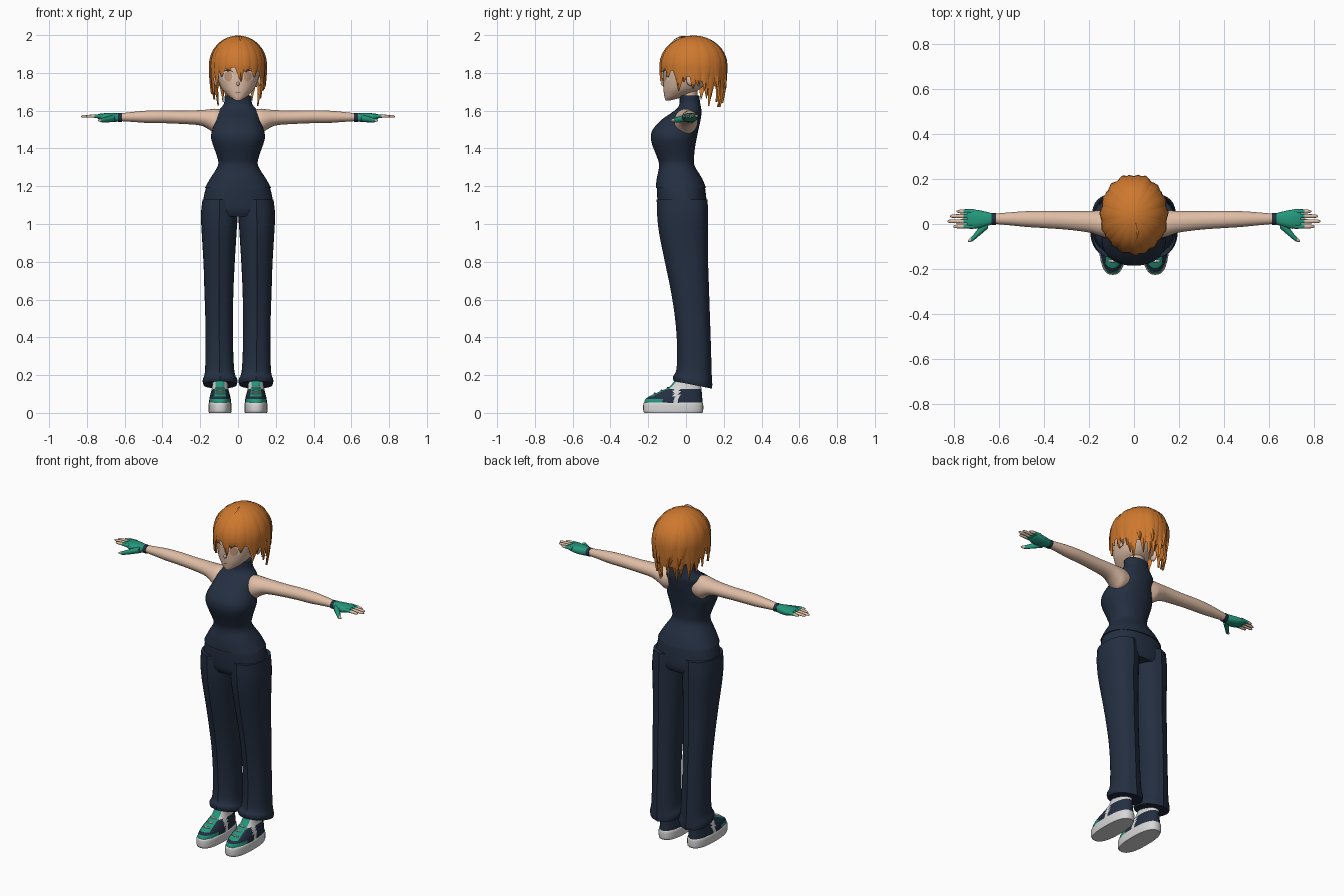
import bpy, bmesh, random
from math import sin, cos, pi, radians, copysign
from mathutils import Vector

random.seed(4)
cube = bpy.data.objects.get("Cube")
if cube:
    bpy.data.objects.remove(cube)


def material(name, r, g, b):
    m = bpy.data.materials.new(name)
    m.use_nodes = True
    m.diffuse_color = (r, g, b, 1)
    node = next(n for n in m.node_tree.nodes if n.type == 'BSDF_PRINCIPLED')
    node.inputs["Base Color"].default_value = (r, g, b, 1)
    node.inputs["Roughness"].default_value = 0.8
    return m


SKIN = material("skin", .74, .51, .38)
NAVY = material("navy cloth", .017, .028, .052)
HAIR = material("orange hair", .62, .19, .028)
GREEN = material("teal green", .018, .31, .2)
WHITE = material("pale grey", .68, .68, .68)
IRIS = material("amber iris", .58, .33, .19)
DARK = material("dark brown line", .06, .025, .015)


def finish(name, bm, mats, mirror=False, rule=None, angle=50):
    """Turn a bmesh into a smooth object, coloured by an optional face rule."""
    bmesh.ops.recalc_face_normals(bm, faces=bm.faces)
    if rule:
        for f in bm.faces:
            f.material_index = rule(f.calc_center_median())
    me = bpy.data.meshes.new(name)
    bm.to_mesh(me)
    bm.free()
    for m in mats:
        me.materials.append(m)
    me.shade_smooth()
    me.set_sharp_from_angle(angle=radians(angle))
    ob = bpy.data.objects.new(name, me)
    bpy.context.collection.objects.link(ob)
    if mirror:
        ob.modifiers.new("mirror", 'MIRROR').use_mirror_merge = False
    return ob


def skin_rings(bm, rings):
    """Bridge rings of points with quads and close both ends."""
    rings = [[bm.verts.new(p) for p in ring] for ring in rings]
    n = len(rings[0])
    for a, b in zip(rings, rings[1:]):
        for i in range(n):
            bm.faces.new((a[i], a[(i + 1) % n], b[(i + 1) % n], b[i]))
    bm.faces.new(rings[0])
    bm.faces.new(rings[-1])


def spline(rows, steps):
    rows = [Vector(r) for r in rows]
    ext = [rows[0]] + rows + [rows[-1]]
    for i in range(len(rows) - 1):
        a, b, c, d = ext[i:i + 4]
        for k in range(steps):
            t = k / steps
            yield (b * 2 + (c - a) * t + (a * 2 - b * 5 + c * 4 - d) * t**2
                   + (b * 3 - a - c * 3 + d) * t**3) / 2
    yield rows[-1]


def loft(name, rows, mats, axis='z', n=32, steps=4, p=2.0, crease=0, tweak=None, **kw):
    """Rows hold: station, centre, half width, low side, high side."""
    bm = bmesh.new()
    rings = []
    for s, c, w, lo, hi in spline(rows, steps):
        ring = []
        for i in range(n):
            ca, sa = cos(2 * pi * i / n), sin(2 * pi * i / n)
            u = c + w * copysign(abs(ca)**(2 / p), ca)
            v = (lo + hi) / 2 + (hi - lo) / 2 * copysign(abs(sa)**(2 / p), sa)
            v += copysign(crease * max(0, 1 - abs(ca) * 6), sa)
            pt = Vector((u, v, s) if axis == 'z' else (s, u, v))
            ring.append(tweak(pt) if tweak else pt)
        rings.append(ring)
    skin_rings(bm, rings)
    return finish(name, bm, mats, **kw)


def ball(name, centre, radii, mat, **kw):
    bm = bmesh.new()
    bmesh.ops.create_uvsphere(bm, u_segments=16, v_segments=10, radius=1)
    for v in bm.verts:
        v.co = Vector(centre) + Vector(a * b for a, b in zip(v.co, radii))
    return finish(name, bm, [mat], **kw)


# Sleeveless high-neck top
loft("sleeveless_top", [
    (1.19, 0, .176, -.16, .106), (1.24, 0, .148, -.155, .086), (1.31, 0, .106, -.142, .045),
    (1.36, 0, .112, -.156, .043), (1.42, 0, .133, -.179, .05), (1.46, 0, .143, -.186, .058),
    (1.5, 0, .136, -.176, .066), (1.55, 0, .117, -.132, .077), (1.59, 0, .112, -.075, .082),
    (1.615, 0, .09, -.045, .08), (1.64, 0, .074, -.034, .075), (1.68, 0, .07, -.034, .07)],
    [NAVY], n=40, p=2.25)

# Trousers
loft("trouser_hips", [
    (1.22, 0, .15, -.145, .09), (1.19, 0, .17, -.153, .101), (1.12, 0, .186, -.151, .109),
    (1.07, 0, .193, -.145, .11), (1.04, 0, .185, -.13, .1)], [NAVY], n=40, p=2.3)


def slant_hem(pt):
    pt.z -= max(0, min(1, (.27 - pt.z) / .1)) * .2 * (pt.y - .03)
    return pt


loft("trouser_legs", [
    (1.13, .098, .09, -.149, .108), (1.05, .099, .097, -.147, .111), (.95, .1, .092, -.136, .111),
    (.8, .1, .083, -.106, .111), (.65, .101, .077, -.075, .116), (.5, .1, .073, -.052, .121),
    (.35, .099, .073, -.041, .126), (.22, .097, .078, -.045, .13), (.175, .095, .092, -.062, .133),
    (.15, .095, .088, -.06, .132)],
    [NAVY], p=2.3, crease=.006, tweak=slant_hem, mirror=True, angle=35)

# Shoes
loft("shoe_soles", [(0, .095, .058, -.22, .086), (.012, .095, .061, -.226, .091),
                    (.045, .095, .061, -.226, .091), (.055, .095, .057, -.22, .087)],
     [WHITE], p=2.5, mirror=True)


def shoe_colour(c):
    if c.y < -.05 and c.z > .085 and abs(c.x - .095) < .034 - .14 * (c.z - .08):
        return 1
    if c.z > .128 or -.065 < c.y < -.035:
        return 2
    return 1 if c.z < .074 and c.y < -.12 else 0


loft("shoe_uppers", [
    (.05, .095, .058, -.222, .088), (.07, .095, .057, -.216, .087), (.09, .095, .053, -.19, .085),
    (.115, .095, .047, -.135, .083), (.14, .095, .042, -.085, .08), (.18, .095, .04, -.055, .075)],
    [NAVY, GREEN, WHITE], n=56, steps=6, p=2.3, mirror=True, rule=shoe_colour)
for i in range(3):
    ball("shoe_lace", (.095, -.165 + .035 * i, .104 + .015 * i), (.024, .006, .004), WHITE, mirror=True)

# Arms, wrist bands and gloves
loft("arms", [
    (.07, .005, .05, 1.49, 1.6), (.115, .0, .062, 1.475, 1.61), (.15, .003, .058, 1.498, 1.607),
    (.2, .01, .048, 1.522, 1.603), (.3, .016, .041, 1.53, 1.6), (.4, .02, .038, 1.534, 1.602),
    (.48, .022, .035, 1.535, 1.6), (.55, .023, .029, 1.54, 1.594), (.64, .023, .021, 1.546, 1.584)],
    [SKIN], axis='x', n=24, mirror=True)
loft("wrist_bands", [(.615, .023, .027, 1.54, 1.588), (.635, .023, .027, 1.54, 1.588)],
     [NAVY], axis='x', n=20, mirror=True)
loft("glove_palms", [
    (.63, .023, .024, 1.543, 1.586), (.66, .022, .033, 1.54, 1.587), (.7, .021, .042, 1.543, 1.587),
    (.73, .023, .041, 1.552, 1.584), (.745, .024, .036, 1.56, 1.58)],
    [GREEN], axis='x', n=24, p=2.4, mirror=True)
for name, y, tip in (("index", -.011, .805), ("middle", .012, .83), ("ring", .035, .82), ("little", .056, .79)):
    loft(name + "_fingers", [
        (.715, y, .0105, 1.56, 1.582), (.76, y, .0095, 1.562, 1.58),
        (tip - .012, y, .0075, 1.563, 1.577), (tip, y, .003, 1.567, 1.573)],
        [GREEN, SKIN], axis='x', n=10, steps=5, mirror=True, rule=lambda c: int(c.x > .757))


def bend_thumb(pt):
    pt.y -= (pt.x - .65) * .8
    return pt


loft("glove_thumbs", [
    (.65, .003, .022, 1.542, 1.58), (.69, -.002, .019, 1.538, 1.57),
    (.72, -.009, .012, 1.538, 1.56), (.74, -.004, .004, 1.545, 1.553)],
    [GREEN, SKIN], axis='x', n=12, tweak=bend_thumb, mirror=True, rule=lambda c: int(c.x > .725))

# Head
loft("neck", [(1.62, 0, .05, -.02, .06), (1.74, 0, .05, -.03, .06)], [SKIN])
head = loft("head", [
    (1.655, 0, .016, -.108, -.08), (1.668, 0, .038, -.113, -.03), (1.69, 0, .064, -.117, .03),
    (1.72, 0, .089, -.12, .08), (1.77, 0, .109, -.122, .12), (1.82, 0, .118, -.121, .14),
    (1.88, 0, .112, -.108, .14), (1.94, 0, .08, -.065, .11)], [SKIN], p=2.15)
ball("nose", (0, -.12, 1.742), (.008, .014, .011), SKIN)
ball("ears", (.117, .025, 1.765), (.014, .024, .034), SKIN, mirror=True)
bpy.context.view_layer.update()


def decal(name, x, z, rx, rz, mat, lift, droop=0, mirror=True):
    """Thin ellipse laid on the face."""
    bm = bmesh.new()
    rings = []
    for k in (.05, .4, .7, 1):
        ring = []
        for i in range(20):
            a = 2 * pi * i / 20
            px = x + rx * k * cos(a)
            pz = z + rz * k * sin(a) - droop * (k * cos(a))**2
            hit, loc, _, _ = head.ray_cast((px, -1, pz), (0, 1, 0))
            ring.append((px, (loc.y if hit else -.1) - lift, pz))
        rings.append(ring)
    skin_rings(bm, rings)
    bmesh.ops.delete(bm, geom=[f for f in bm.faces if len(f.verts) > 4 and f.calc_area() > rx * rz],
                     context='FACES_ONLY')
    return finish(name, bm, [mat], mirror=mirror)


decal("eye_whites", .054, 1.783, .03, .029, WHITE, .002)
decal("irises", .051, 1.782, .021, .028, IRIS, .004)
decal("eyelashes", .055, 1.815, .034, .004, DARK, .005, droop=.014)
decal("eyebrows", .055, 1.845, .028, .003, DARK, .003, droop=.008)
decal("mouth", 0, 1.698, .014, .002, DARK, .002, mirror=False)


# Hair: a cap and tapering locks that follow one shared shape
def hair_point(a, u, tip, puff=1.0):
    if u < .5:
        z, r = 1.84 + .158 * cos(u * pi), sin(u * pi)
    else:
        z = 1.84 + (tip - 1.84) * (u - .5) * 2
        r = 1 - .14 * ((1.84 - z) / .21)**2
    r *= puff
    return Vector((.147 * r * sin(a), .04 - .177 * r * cos(a), z))


bm = bmesh.new()
cap_rings = []
for k in range(15):
    u = .03 + .97 * k / 14
    cap_rings.append([hair_point(2 * pi * i / 40, u, 1.77 + .06 * cos(2 * pi * i / 40), .96)
                      for i in range(40)])
skin_rings(bm, cap_rings)
bm.faces.ensure_lookup_table()
bmesh.ops.delete(bm, geom=[bm.faces[-1]], context='FACES_ONLY')
finish("hair_cap", bm, [HAIR])


def lock(name, angle, tip, spread, puff=1.0, swing=0):
    bm = bmesh.new()
    rings = []
    for k in range(16):
        u = .06 + .94 * k / 15
        f = spread * (1 if u < .5 else max(.02, (2 - 2 * u))**.75)
        a = angle + swing * max(0, u - .4)
        rings.append([hair_point(a - f, u, tip, puff * .97), hair_point(a, u, tip, puff * 1.025),
                      hair_point(a + f, u, tip, puff * .97), hair_point(a, u, tip, puff * .94)])
    skin_rings(bm, rings)
    finish(name, bm, [HAIR], angle=60)


TIPS = ((20, 1.81), (40, 1.785), (57, 1.73), (76, 1.75), (94, 1.72), (110, 1.66),
        (124, 1.63), (140, 1.65), (156, 1.625), (172, 1.64))
lock("fringe_centre_lock", radians(3), 1.755, .2, swing=.1)
for side in (1, -1):
    for deg, tip in TIPS:
        a = side * radians(deg + random.uniform(-2, 2))
        lock("hair_lock", a, tip + random.uniform(-.008, .008), .21, swing=side * random.uniform(-.2, .2))
    # Shorter outer layer round the back
    for deg in range(70, 180, 22):
        lock("outer_hair_lock", side * radians(deg), 1.7 + random.uniform(-.02, .03), .2, 1.025,
             side * random.uniform(-.3, .3))

# Small curl standing up from the crown
bm = bmesh.new()
curl = []
for k in range(9):
    t = k / 8
    c = Vector((.015 * sin(t * pi), .02 - .11 * t, 1.984 + .014 * sin(t * pi) - .035 * t**2))
    w = .012 * (1.05 - t)
    curl.append([c + Vector(d) * w for d in ((-1, 0, 0), (0, 0, .5), (1, 0, 0), (0, 0, -.5))])
skin_rings(bm, curl)
finish("crown_curl", bm, [HAIR])
